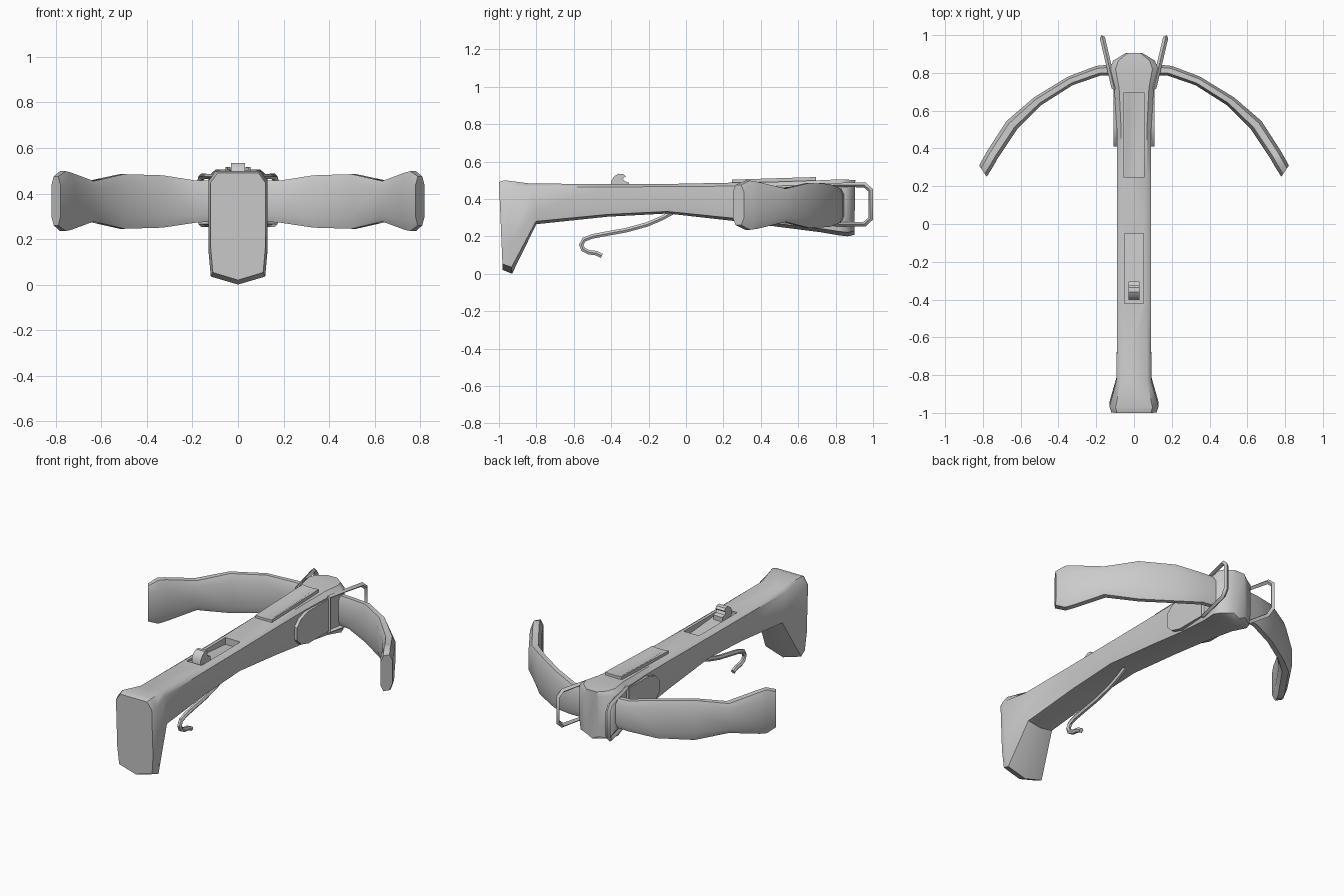
import bpy, bmesh, math
from mathutils import Vector

if "Cube" in bpy.data.objects:
    bpy.data.objects.remove(bpy.data.objects["Cube"])


def finish(ob, angle=35):
    bpy.ops.object.select_all(action='DESELECT')
    ob.select_set(True)
    bpy.context.view_layer.objects.active = ob
    bpy.ops.object.shade_smooth_by_angle(angle=math.radians(angle))
    return ob


def loft(name, rings):
    """Skin a list of equal-length closed rings and cap both ends."""
    bm = bmesh.new()
    vs = [[bm.verts.new(p) for p in r] for r in rings]
    n = len(rings[0])
    for a, b in zip(vs, vs[1:]):
        for i in range(n):
            j = (i + 1) % n
            bm.faces.new((a[i], a[j], b[j], b[i]))
    bm.faces.new(vs[0])
    bm.faces.new(vs[-1])
    bmesh.ops.recalc_face_normals(bm, faces=bm.faces[:])
    me = bpy.data.meshes.new(name)
    bm.to_mesh(me)
    bm.free()
    ob = bpy.data.objects.new(name, me)
    bpy.context.collection.objects.link(ob)
    return ob


def side_prism(name, profile, x0, x1):
    """Extrude a (y, z) profile along x."""
    return loft(name, [[(x, y, z) for y, z in profile] for x in (x0, x1)])


def bar(name, pts, radius, cyclic=False, res=0):
    cu = bpy.data.curves.new(name, 'CURVE')
    cu.dimensions = '3D'
    cu.bevel_depth, cu.bevel_resolution, cu.use_fill_caps = radius, res, True
    sp = cu.splines.new('POLY')
    sp.points.add(len(pts) - 1)
    for p, c in zip(sp.points, pts):
        p.co = (*c, 1)
    sp.use_cyclic_u = cyclic
    ob = bpy.data.objects.new(name, cu)
    bpy.context.collection.objects.link(ob)
    bpy.ops.object.select_all(action='DESELECT')
    ob.select_set(True)
    bpy.context.view_layer.objects.active = ob
    bpy.ops.object.convert(target='MESH')
    return finish(bpy.context.object, 40)


# Stock: stations of (top y, top z, bottom y, bottom z, half width)
half = [(0, 0), (0.92, 0.07), (1, 0.3), (1, 0.91), (0.75, 1)]
section = half + [(-u, v) for u, v in reversed(half[1:])]
stations = [
    (-1.0, 0.49, -0.98, 0.02, 0.12), (-0.97, 0.5, -0.93, 0.0, 0.13),
    (-0.83, 0.482, -0.80, 0.265, 0.092), (-0.42, 0.48, -0.42, 0.305, 0.09),
    (-0.1, 0.48, -0.1, 0.322, 0.09), (0.25, 0.487, 0.25, 0.283, 0.09),
    (0.5, 0.492, 0.5, 0.25, 0.091), (0.72, 0.5, 0.72, 0.222, 0.105),
    (0.82, 0.505, 0.82, 0.205, 0.13), (0.865, 0.503, 0.865, 0.2, 0.11),
    (0.905, 0.5, 0.9, 0.208, 0.045)]
rings = [[(u * w, by + (ty - by) * v, bz + (tz - bz) * v) for u, v in section]
         for ty, tz, by, bz, w in stations]
stock = loft("stock", rings)

# Sloping slot cut in the top of the stock
cutter = side_prism("slot_cutter", [(-0.42, 0.47), (-0.05, 0.44), (-0.05, 0.56), (-0.42, 0.56)],
                    -0.05, 0.05)
mod = stock.modifiers.new("slot", 'BOOLEAN')
mod.operation, mod.object, mod.solver = 'DIFFERENCE', cutter, 'EXACT'
bpy.context.view_layer.objects.active = stock
bpy.ops.object.modifier_apply(modifier="slot")
bpy.data.objects.remove(cutter)
finish(stock, 40)

# String catch standing in the slot
catch = side_prism("string_catch", [
    (-0.40, 0.45), (-0.40, 0.495), (-0.385, 0.52), (-0.36, 0.535), (-0.335, 0.532),
    (-0.323, 0.52), (-0.338, 0.508), (-0.328, 0.495), (-0.305, 0.488), (-0.305, 0.45)], -0.03, 0.03)
finish(catch)

# Bolt rest: thin rising block with a shallow trough
rest = []
for y, top, depth in [(0.245, 0.503, 0.003), (0.4, 0.508, 0.014),
                      (0.56, 0.513, 0.014), (0.695, 0.517, 0.003)]:
    rest.append([(-0.055, y, 0.47), (0.055, y, 0.47), (0.055, y, top), (0.045, y, top),
                 (0.025, y, top - depth), (-0.025, y, top - depth), (-0.045, y, top), (-0.055, y, top)])
finish(loft("bolt_rest", rest))

# Trigger lever under the stock
lever = [(-0.06, 0.335), (-0.13, 0.297), (-0.21, 0.263), (-0.32, 0.233), (-0.42, 0.215), (-0.5, 0.2),
         (-0.545, 0.183), (-0.56, 0.155), (-0.55, 0.13), (-0.52, 0.115), (-0.48, 0.11), (-0.45, 0.095)]
bar("trigger_lever", [(0, y, z) for y, z in lever], 0.014, res=1)

# Limb: (outer xy, inner xy, low z, high z)
limb = [
    ((0.06, 0.85), (0.06, 0.79), 0.28, 0.455), ((0.2, 0.837), (0.18, 0.785), 0.272, 0.457),
    ((0.35, 0.78), (0.325, 0.735), 0.25, 0.48), ((0.53, 0.67), (0.49, 0.63), 0.245, 0.485),
    ((0.675, 0.545), (0.62, 0.5), 0.277, 0.455), ((0.775, 0.39), (0.72, 0.35), 0.24, 0.492),
    ((0.795, 0.355), (0.745, 0.305), 0.235, 0.498), ((0.82, 0.31), (0.78, 0.25), 0.26, 0.475)]
oval = [(0, 0.18), (0.25, 0), (0.75, 0), (1, 0.18), (1, 0.82), (0.75, 1), (0.25, 1), (0, 0.82)]
plate = [(0.41, 0.33), (0.45, 0.29), (0.52, 0.27), (0.82, 0.27),
         (0.82, 0.465), (0.52, 0.465), (0.45, 0.445), (0.41, 0.405)]
loop = [(0.72, 0.265), (0.955, 0.265), (0.987, 0.295), (0.987, 0.447), (0.955, 0.475), (0.72, 0.475)]

for s, side in ((1, "right"), (-1, "left")):
    rings = []
    for o, i, lo, hi in limb:
        o, i = Vector(o), Vector(i)
        ring = []
        for u, v in oval:
            p = o.lerp(i, u)
            ring.append((s * p.x, p.y, lo + (hi - lo) * v))
        rings.append(ring)
    finish(loft(side + "_limb", rings), 45)
    # Side plate and splayed stirrup loop around the limb root
    finish(side_prism(side + "_side_plate", plate, s * 0.08, s * 0.109))
    bar(side + "_stirrup", [(s * (0.105 + (y - 0.72) * 0.235), y, z) for y, z in loop], 0.014, True)
